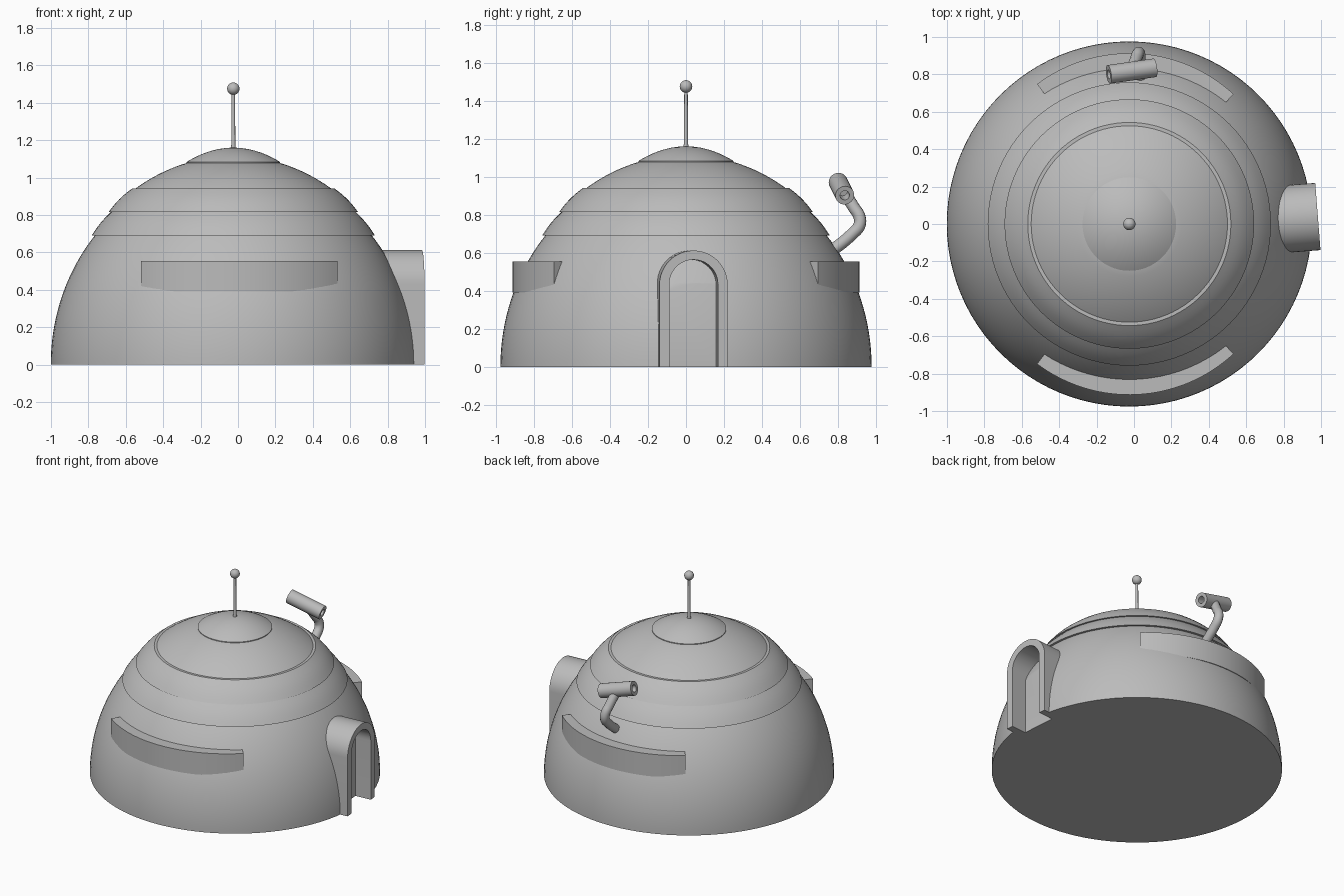
import bpy
import bmesh
from math import sin, cos, pi, radians, sqrt
from mathutils import Vector, Matrix

if "Cube" in bpy.data.objects:
    bpy.data.objects.remove(bpy.data.objects["Cube"])

AXIS_X = -0.025      # the dome axis sits slightly off the model centre
RADIUS = 0.976

grey = bpy.data.materials.new("plain_grey")
grey.use_nodes = True
grey.diffuse_color = (0.5, 0.5, 0.5, 1)
grey.node_tree.nodes["Principled BSDF"].inputs["Base Color"].default_value = (0.5, 0.5, 0.5, 1)


def make(name, bm, location=(0, 0, 0), yaw=0):
    bmesh.ops.recalc_face_normals(bm, faces=bm.faces)
    mesh = bpy.data.meshes.new(name)
    bm.to_mesh(mesh)
    bm.free()
    mesh.materials.append(grey)
    obj = bpy.data.objects.new(name, mesh)
    obj.location = location
    obj.rotation_euler.z = yaw
    bpy.context.collection.objects.link(obj)
    return obj


def smooth(obj, angle=30):
    bpy.ops.object.select_all(action='DESELECT')
    obj.select_set(True)
    bpy.context.view_layer.objects.active = obj
    bpy.ops.object.shade_smooth_by_angle(angle=radians(angle))


def lathe(name, profile, steps=96, x=AXIS_X):
    """Closed solid of revolution from (radius, height) points."""
    bm = bmesh.new()
    rings = [[bm.verts.new((r * cos(2 * pi * i / steps), r * sin(2 * pi * i / steps), z))
              for i in range(steps)] for r, z in profile]
    for low, high in zip(rings, rings[1:]):
        for i in range(steps):
            j = (i + 1) % steps
            bm.faces.new((low[i], low[j], high[j], high[i]))
    bm.faces.new(rings[0])
    bm.faces.new(rings[-1])
    return make(name, bm, (x, 0, 0))


def shell(height, z0, z1, count):
    """Points on an elliptical dome between two heights."""
    zs = [z0 + (z1 - z0) * i / count for i in range(count + 1)]
    return [(RADIUS * sqrt(1 - (z / height) ** 2), z) for z in zs]


def bulge(a, b, amount, count=6):
    """A slightly convex line between two profile points."""
    a, b = Vector(a), Vector(b)
    out = Vector((b.y - a.y, a.x - b.x)).normalized()
    return [tuple(a.lerp(b, i / count) + out * amount * sin(pi * i / count))
            for i in range(count + 1)]


def strip(name, outer, inner, depth, location=(0, 0, 0), yaw=0):
    """Solid made of quads between two point rows, extruded along depth."""
    bm = bmesh.new()
    a = [bm.verts.new(p) for p in outer]
    b = [bm.verts.new(p) for p in inner]
    for i in range(len(a) - 1):
        bm.faces.new((a[i], a[i + 1], b[i + 1], b[i]))
    grown = bmesh.ops.extrude_face_region(bm, geom=bm.faces[:])["geom"]
    bmesh.ops.translate(bm, vec=depth, verts=[v for v in grown if isinstance(v, bmesh.types.BMVert)])
    return make(name, bm, location, yaw)


# Stacked dome: main body, two overhanging bands, crown and cap
dome = lathe("main_dome", shell(1.06, 0, 0.76, 24))
smooth(lathe("lower_band", [(0.70, 0.69)] + bulge((0.757, 0.69), (0.655, 0.815), 0.006)))
smooth(lathe("upper_band", [(0.60, 0.812)] + bulge((0.667, 0.815), (0.543, 0.94), 0.008)))
smooth(lathe("crown", shell(1.115, 0.92, 1.085, 10)))
cap_curve = [(0.25 * cos(t), 1.083 + 0.077 * (1 - cos(t) ** 2))
             for t in [pi / 2 * i / 10 for i in range(10)]]
smooth(lathe("cap", [(0.25, 1.075)] + cap_curve + [(0.004, 1.16)]))

# Antenna with a ball tip
smooth(lathe("antenna_rod", [(0.016, 1.14), (0.011, 1.175), (0.009, 1.46)], 16))
ball = bmesh.new()
bmesh.ops.create_uvsphere(ball, u_segments=24, v_segments=16, radius=0.033)
smooth(make("antenna_ball", ball, (AXIS_X, 0, 1.475)))

# Curved ledges on the front and back
for side, name in ((-1, "front_ledge"), (1, "back_ledge")):
    angles = [radians(-37 + 79.8 * i / 32) for i in range(33)]

    def arc(r):
        return [(AXIS_X + r * sin(t), side * (0.093 + r * cos(t)), 0.39) for t in angles]

    smooth(strip(name, arc(0.82), arc(0.65), (0, 0, 0.165)))

# Doorway recess cut into the dome
DOOR = Vector((0.983, 0.04, 0))
YAW = radians(4.5)
box = bmesh.new()
bmesh.ops.create_cube(box, size=1)
bmesh.ops.transform(box, verts=box.verts,
                    matrix=Matrix.Translation((0.08, 0, 0.2)) @ Matrix.Diagonal((0.4, 0.258, 0.6, 1)))
cutter = make("doorway_cutter", box, DOOR, YAW)
cutter.hide_render = True
bpy.context.view_layer.update()
cut = dome.modifiers.new("doorway", 'BOOLEAN')
cut.operation = 'DIFFERENCE'
cut.solver = 'EXACT'
cut.object = cutter
bpy.context.view_layer.objects.active = dome
bpy.ops.object.modifier_apply(modifier=cut.name)
bpy.data.objects.remove(cutter)
smooth(dome)


# Arched door frame
def arch(half, centre):
    curve = [(0, half * cos(pi * i / 24), centre + half * sin(pi * i / 24)) for i in range(25)]
    return [(0, half, 0)] + curve + [(0, -half, 0)]


smooth(strip("door_frame", arch(0.18, 0.432), arch(0.128, 0.436), (-0.38, 0, 0), DOOR, YAW))

# Bent periscope pipe
curve = bpy.data.curves.new("periscope_pipe", 'CURVE')
curve.dimensions = '3D'
curve.bevel_depth = 0.032
curve.bevel_resolution = 4
curve.use_fill_caps = True
curve.resolution_u = 8
path = [(0.03, 0.74, 0.59), (0.03, 0.875, 0.70), (0.028, 0.912, 0.745),
        (0.022, 0.912, 0.79), (0.012, 0.885, 0.835), (-0.01, 0.825, 0.93)]
spline = curve.splines.new('BEZIER')
spline.bezier_points.add(len(path) - 1)
for point, co in zip(spline.bezier_points, path):
    point.co = co
    point.handle_left_type = point.handle_right_type = 'AUTO'
curve.materials.append(grey)
bpy.context.collection.objects.link(bpy.data.objects.new("periscope_pipe", curve))

# Periscope head: a cylinder with a sunken hole in each end
start, end = Vector((-0.135, 0.80, 0.972)), Vector((0.11, 0.835, 0.902))
half = (end - start).length / 2
head = lathe("periscope_head", [(0.025, -half + 0.08), (0.025, -half), (0.05, -half),
                                (0.05, half), (0.025, half), (0.025, half - 0.08)], 32)
head.location = (start + end) / 2
head.rotation_euler = (end - start).to_track_quat('Z', 'Y').to_euler()
smooth(head)
